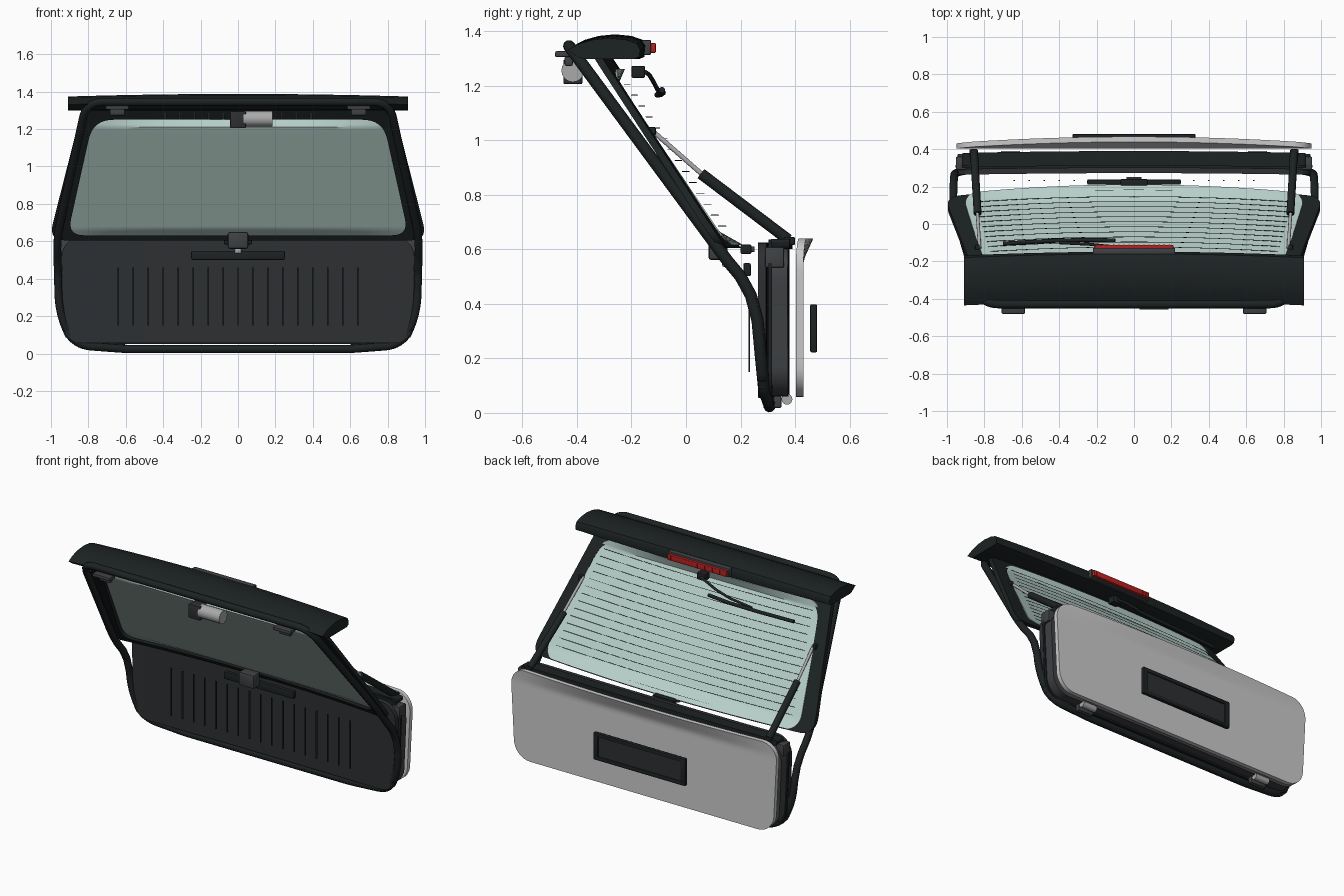
import bpy, bmesh
from math import cos, pi, sqrt, radians
from mathutils import Vector

if "Cube" in bpy.data.objects:
    bpy.data.objects.remove(bpy.data.objects["Cube"])


def mat(name, r, g, b, a=1):
    m = bpy.data.materials.new(name)
    m.diffuse_color = (r, g, b, a)
    m.use_nodes = True
    m.node_tree.nodes["Principled BSDF"].inputs["Base Color"].default_value = m.diffuse_color
    return m


BLACK = mat("black", .012, .016, .017)
TRIM = mat("trim_grey", .026, .029, .032)
DARK = mat("dark_grey", .05, .053, .058)
STEEL = mat("steel", .4, .4, .41)
SILVER = mat("silver", .74, .75, .77)
GLASS = mat("glass", .48, .63, .59, .6)
RED = mat("red", .5, .015, .015)


def finish(bm, name, m, angle=35):
    bmesh.ops.recalc_face_normals(bm, faces=bm.faces[:])
    me = bpy.data.meshes.new(name)
    bm.to_mesh(me)
    bm.free()
    me.shade_smooth()
    me.set_sharp_from_angle(angle=radians(angle))
    ob = bpy.data.objects.new(name, me)
    bpy.context.collection.objects.link(ob)
    me.materials.append(m)
    return ob


def lerp_table(v, pts):
    for (a, p), (b, q) in zip(pts, pts[1:]):
        if v <= b:
            return p + (q - p) * (v - a) / (b - a)
    return pts[-1][1]


def thicken(bm, t):
    r = bmesh.ops.extrude_face_region(bm, geom=bm.faces[:], use_keep_orig=True)
    vs = [v for v in r["geom"] if isinstance(v, bmesh.types.BMVert)]
    bmesh.ops.translate(bm, verts=vs, vec=(0, t, 0))


def sheet(name, m, zb, zt, wb, wt, r, yf, t):
    """Round-cornered curved panel, y = yf(x, z), thickness t towards +y."""
    ends = [r * (1 - cos(i * pi / 16)) for i in range(9)]
    mid = [zb + r + (zt - zb - 2 * r) * i / 8 for i in range(1, 8)]
    rows = [zb + d for d in ends] + mid + [zt - d for d in reversed(ends)]
    bm, grid = bmesh.new(), []
    for z in rows:
        d = min(z - zb, zt - z, r)
        w = wb + (wt - wb) * (z - zb) / (zt - zb) - (r - sqrt(max(0, r * r - (r - d) ** 2)))
        xs = [w * (2 * i / 24 - 1) for i in range(25)]
        grid.append([bm.verts.new((x, yf(x, z), z)) for x in xs])
    for a, b in zip(grid, grid[1:]):
        for i in range(24):
            bm.faces.new((a[i], a[i + 1], b[i + 1], b[i]))
    thicken(bm, t)
    return finish(bm, name, m)


def loop(half, k=12):
    """Mirrored rounded polygon from right-hand corners (x, z, radius)."""
    pts = half + [(-x, z, r) for x, z, r in reversed(half)]
    P, out = [Vector(p[:2]) for p in pts], []
    n = len(P)
    arcs = []
    for i in range(n):
        a, b = (P[i - 1] - P[i]).normalized(), (P[(i + 1) % n] - P[i]).normalized()
        s, e = P[i] + a * pts[i][2], P[i] + b * pts[i][2]
        arcs.append([s * (1 - u) ** 2 + P[i] * 2 * u * (1 - u) + e * u * u for u in [j / 8 for j in range(9)]])
    for i in range(n):
        out += arcs[i]
        s, e = arcs[i][-1], arcs[(i + 1) % n][0]
        out += [s.lerp(e, j / k) for j in range(1, k)]
    return out


def ring(name, m, outer, inner, yf, t):
    bm = bmesh.new()
    A, B = [[bm.verts.new((p.x, yf(p.x, p.y), p.y)) for p in loop(h)] for h in (outer, inner)]
    n = len(A)
    for i in range(n):
        j = (i + 1) % n
        bm.faces.new((A[i], A[j], B[j], B[i]))
    thicken(bm, t)
    return finish(bm, name, m)


def tube(name, m, paths, r, closed=False, res=3):
    cu = bpy.data.curves.new(name, 'CURVE')
    cu.dimensions, cu.bevel_depth, cu.bevel_resolution, cu.use_fill_caps = '3D', r, res, True
    for path in paths:
        s = cu.splines.new('POLY')
        s.points.add(len(path) - 1)
        for p, co in zip(s.points, path):
            p.co = (*co, 1)
        s.use_cyclic_u = closed
        s.use_smooth = True
    cu.materials.append(m)
    ob = bpy.data.objects.new(name, cu)
    bpy.context.collection.objects.link(ob)
    return ob


def box(name, m, c, s, bev=.006):
    bm = bmesh.new()
    bmesh.ops.create_cube(bm, size=1)
    for v in bm.verts:
        v.co = Vector([c[i] + v.co[i] * s[i] for i in range(3)])
    if bev:
        bmesh.ops.bevel(bm, geom=bm.edges[:], offset=bev, segments=2, affect='EDGES', profile=.5)
    return finish(bm, name, m)


# slanted window plane: edge line plus a rearward bulge in the middle
def slope(x, z, off=0, bulge=.055):
    return -.345 + (1.31 - z) * .675 + off + bulge * (1 - x * x)


# glass is flat, only its upper and lower borders bow rearwards
def glass_y(x, z):
    d = min(z - .615, 1.26 - z)
    return slope(x, z, .026, .055 * max(0, 1 - d / .05))


# weather seal running round the whole opening
SEAL = [(0, .31), (.03, .305), (.08, .287), (.2, .275), (.34, .262), (.43, .238), (.5, .2), (.56, .15), (1.36, -.44)]
seal_half = [(.81, 1.345, .09), (.968, .62, .08), (.957, .2, .12), (.875, .045, .09), (.6, .024, .05)]
tube("weather_seal", BLACK, [[(p.x, lerp_table(p.y, SEAL), p.y) for p in loop(seal_half)]], .022, True)

# window frame and glass
ring("window_frame", BLACK, [(.83, 1.325, .07), (1.013, .605, .09)],
     [(.775, 1.25, .11), (.912, .632, .09)], lambda x, z: slope(x, z, -.015), .03)
sheet("rear_glass", GLASS, .615, 1.26, .917, .778, .08, glass_y, .006)

# heating lines on the glass
lines = []
for i in range(14):
    z = .685 + i * .04
    w = .85 - (z - .685) * .2
    lines.append([(w * u / 8, slope(w * u / 8, z, .03, .04), z) for u in range(-8, 9)])
tube("heating_lines", BLACK, lines, .0015, res=0)

# roof spoiler lofted across the width
prof = [(-.435, 1.345), (-.39, 1.368), (-.34, 1.382), (-.28, 1.388), (-.22, 1.382), (-.18, 1.368),
        (-.168, 1.345), (-.172, 1.305), (-.19, 1.298), (-.37, 1.298), (-.395, 1.303)]
bm, secs = bmesh.new(), []
for i in range(21):
    u = i / 10 - 1
    secs.append([bm.verts.new((.91 * u, y + .02 * (1 - u * u), z - .014 * u * u * (z > 1.32))) for y, z in prof])
for a, b in zip(secs, secs[1:]):
    for i in range(len(prof)):
        j = (i + 1) % len(prof)
        bm.faces.new((a[i], a[j], b[j], b[i]))
bm.faces.new(secs[0])
bm.faces.new(secs[-1])
finish(bm, "roof_spoiler", BLACK, 40)

# high brake light
box("brake_light_housing", DARK, (0, -.145, 1.34), (.44, .035, .055))
box("brake_light_lens", RED, (0, -.122, 1.338), (.42, .022, .036), .003)
for i in range(15):
    box("lens_rib", RED, ((i - 7) * .027, -.1115, 1.338), (.006, .004, .03), 0)

# wiper and its motor
box("wiper_pivot", BLACK, (0, -.175, 1.25), (.06, .05, .045))
tube("wiper_arm", BLACK, [[(0, -.15, 1.25), (-.05, -.135, 1.24), (-.13, -.12, 1.215), (-.24, -.108, 1.192), (-.4, -.1, 1.178)]], .008)
tube("wiper_blade", BLACK, [[(-.1, -.088, 1.184), (-.25, -.085, 1.174), (-.45, -.09, 1.17), (-.7, -.105, 1.166)]], .011)
box("wiper_gearbox", TRIM, (0, -.415, 1.25), (.085, .07, .09))
tube("wiper_motor", STEEL, [[(.03, -.415, 1.255), (.185, -.415, 1.255)]], .042, res=6)

# clips under the top edge of the frame
for i in range(11):
    x = (i - 5) * .078
    box("frame_clip", BLACK, (x, slope(x, 1.268, -.022), 1.268), (.014, .02, .035), 0)

# lower inner trim with ribs and pull handle
sheet("inner_trim", TRIM, .055, .625, .935, .945, .11, lambda x, z: .262 + .01 * (1 - x * x), .03)
for i in range(17):
    box("trim_rib", BLACK, ((i - 8) * .08, .232, .305), (.008, .006, .31), 0)
box("pull_handle", BLACK, (0, .224, .525), (.5, .028, .048))

# lower door shell with top ledge
sheet("door_flange", BLACK, .05, .635, .93, .96, .11, lambda x, z: .3 + .012 * (1 - x * x), .014)
sheet("door_shell", DARK, .06, .6, .925, .95, .11, lambda x, z: .312 + .008 * (1 - x * x), .06)
sheet("door_ledge", BLACK, .6, .638, .91, .92, .015, lambda x, z: .31 + .012 * (1 - x * x), .068)

# outer skin (flat, top border bows rearwards) and plate recess
sheet("outer_skin", SILVER, .058, .64, .925, .955, .11,
      lambda x, z: .403 + .036 * (1 - x * x) * max(0, 1 - (.64 - z) / .08), .028)
box("plate_panel", TRIM, (0, .466, .31), (.6, .016, .14), 0)
for s in (-1, 1):
    box("plate_rim_upright", BLACK, (s * .312, .468, .31), (.034, .026, .176))
    box("plate_rim_rail", BLACK, (0, .468, .31 + s * .075), (.65, .026, .026))

# latch, striker and release button
box("latch", DARK, (0, .117, .605), (.11, .07, .09), .012)
box("striker", STEEL, (0, .145, .55), (.035, .025, .03))
box("release_button", BLACK, (0, .22, .6), (.15, .04, .035))
box("release_pad", DARK, (0, .245, .6), (.08, .014, .02), .003)

# mirrored hardware: hinges, gas struts, mounts, rubber stops
for s, side in ((-1, "left"), (1, "right")):
    box("hinge_plate_" + side, DARK, (s * .645, -.45, 1.315), (.125, .06, .022))
    box("hinge_knuckle_" + side, DARK, (s * .645, -.43, 1.29), (.08, .03, .035))
    tube("strut_rod_" + side, STEEL, [[(s * .825, -.13, 1.04), (s * .838, .07, .865)]], .009)
    tube("strut_cylinder_" + side, BLACK, [[(s * .836, .055, .877), (s * .855, .375, .635)]], .021, res=5)
    box("strut_upper_mount_" + side, BLACK, (s * .838, -.125, 1.033), (.025, .03, .03))
    box("strut_lower_mount_" + side, BLACK, (s * .857, .38, .63), (.045, .04, .03))
    box("side_bracket_" + side, DARK, (s * .925, .325, .57), (.055, .07, .075))
    tube("rubber_stop_" + side, STEEL, [[(s * .61, .37, .05), (s * .71, .37, .05)]], .02, res=5)
    box("stop_base_" + side, DARK, (s * .66, .335, .04), (.11, .03, .045))
